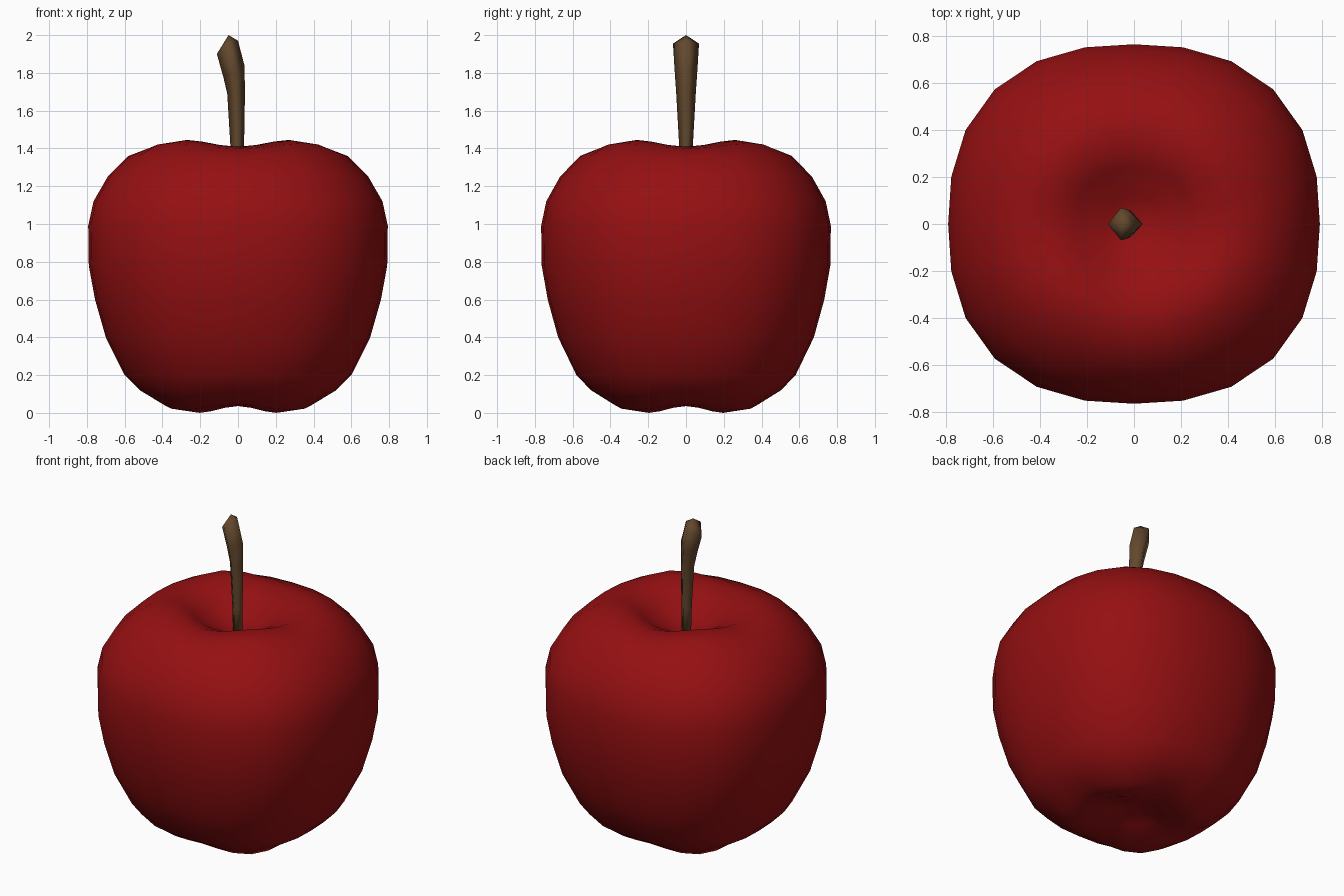
import bpy, bmesh
from math import cos, sin, tau

if "Cube" in bpy.data.objects:
    bpy.data.objects.remove(bpy.data.objects["Cube"])


def make_object(name, rings, color):
    """Skin a list of equal-length vertex rings; one-point rings become poles."""
    bm = bmesh.new()
    rows = [[bm.verts.new(p) for p in ring] for ring in rings]
    for a, b in zip(rows, rows[1:]):
        n = max(len(a), len(b))
        for i in range(n):
            j = (i + 1) % n
            if len(a) == 1:
                bm.faces.new((a[0], b[i], b[j]))
            elif len(b) == 1:
                bm.faces.new((a[i], a[j], b[0]))
            else:
                bm.faces.new((a[i], a[j], b[j], b[i]))
    bmesh.ops.recalc_face_normals(bm, faces=bm.faces)
    for f in bm.faces:
        f.smooth = True
    mesh = bpy.data.meshes.new(name)
    bm.to_mesh(mesh)
    bm.free()
    obj = bpy.data.objects.new(name, mesh)
    bpy.context.collection.objects.link(obj)
    mat = bpy.data.materials.new(name + "_color")
    mat.diffuse_color = color
    mat.use_nodes = True
    mat.node_tree.nodes["Principled BSDF"].inputs["Base Color"].default_value = mat.diffuse_color
    mesh.materials.append(mat)
    return obj


# Apple body: (radius, height, lobe height) from top pit to bottom pit
PROFILE = [
    (0.12, 1.29, 0), (0.25, 1.375, -0.008), (0.36, 1.427, -0.018),
    (0.47, 1.413, -0.015), (0.58, 1.36, 0), (0.69, 1.25, 0),
    (0.765, 1.12, 0), (0.793, 0.99, 0), (0.79, 0.78, 0),
    (0.757, 0.6, 0), (0.70, 0.4, 0), (0.6, 0.2, 0), (0.52, 0.115, 0.005),
    (0.39, 0.03, 0.015), (0.27, 0.018, 0.018), (0.14, 0.06, 0.005),
]
SIDES = 24
SQUARE = 2.4  # squarish cross-section exponent


def body_ring(r, z, lobe):
    ring = []
    for i in range(SIDES):
        t = tau * i / SIDES
        c, s = cos(t), sin(t)
        k = r * (abs(c) ** SQUARE + abs(s) ** SQUARE) ** (-1 / SQUARE)
        ring.append((k * c, k * s * 0.967, z + lobe * cos(4 * t)))
    return ring


body = [[(0, 0, 1.26)]] + [body_ring(*p) for p in PROFILE] + [[(0, 0, 0.09)]]
make_object("apple_body", body, (0.30, 0.005, 0.006, 1))

# Stem: four-sided, leaning left; (left x, left z, right x, right z, half depth)
STEM = [
    (-0.035, 1.22, 0.03, 1.22, 0.033), (-0.04, 1.41, 0.032, 1.41, 0.036),
    (-0.057, 1.69, 0.037, 1.70, 0.052), (-0.078, 1.78, 0.034, 1.84, 0.06),
    (-0.112, 1.90, 0.0, 1.97, 0.069),
]
stem = [[(-0.003, 0, 1.22)]]
for lx, lz, rx, rz, d in STEM:
    mx, mz = (lx + rx) / 2, (lz + rz) / 2 + (0.02 if lz > 1.85 else 0)
    stem.append([(rx, 0, rz), (mx, d, mz), (lx, 0, lz), (mx, -d, mz)])
stem.append([(-0.05, 0, 2.0)])
make_object("stem", stem, (0.125, 0.065, 0.026, 1))
